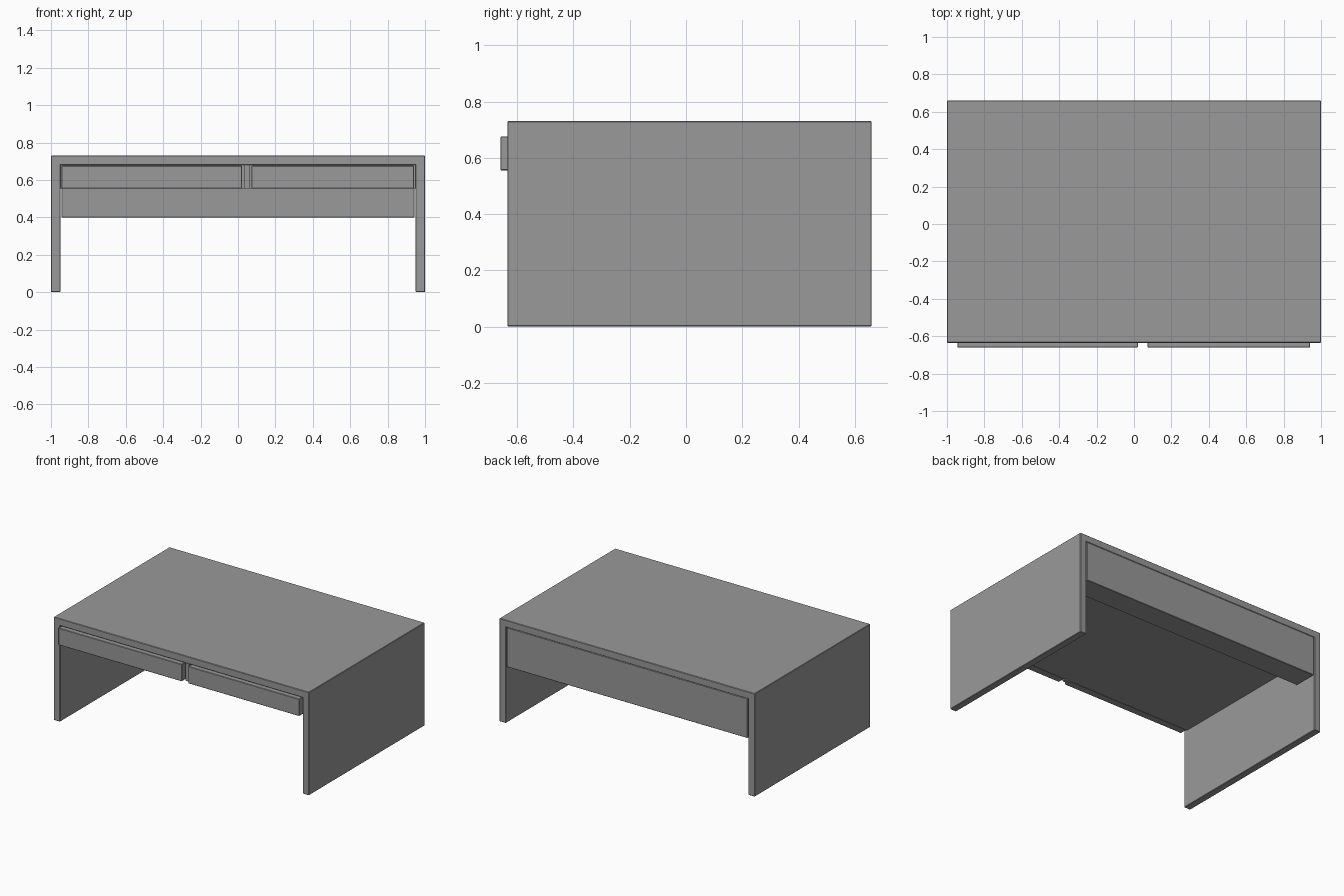
import bpy

cube = bpy.data.objects.get("Cube")
if cube:
    bpy.data.objects.remove(cube, do_unlink=True)

grey = bpy.data.materials.new("plain grey")
grey.use_nodes = True
COLOUR = (0.32, 0.32, 0.32, 1)
grey.diffuse_color = COLOUR
grey.node_tree.nodes["Principled BSDF"].inputs["Base Color"].default_value = COLOUR


def board(name, x, y, z, bevel=0.003):
    """Rectangular board given by its (min, max) range on each axis."""
    bpy.ops.mesh.primitive_cube_add(size=1, location=[sum(r) / 2 for r in (x, y, z)])
    ob = bpy.context.object
    ob.name = name
    ob.scale = [r[1] - r[0] for r in (x, y, z)]
    bpy.ops.object.transform_apply(location=False, rotation=False, scale=True)
    ob.data.materials.append(grey)
    if bevel:
        mod = ob.modifiers.new("soft edges", "BEVEL")
        mod.width = bevel
        mod.segments = 1
    return ob


FRONT, BACK = -0.635, 0.66
HEIGHT, UNDER, SHELF = 0.73, 0.68, 0.555
INNER, GAP = 0.95, 0.006

# Top and side panels
board("desk_top", (-1, 1), (FRONT, BACK), (UNDER, HEIGHT))
board("right_side_panel", (-1, -INNER), (FRONT, BACK), (0, HEIGHT))
board("left_side_panel", (INNER, 1), (FRONT, BACK), (0, HEIGHT))

# Deep back panel hanging below the drawers
board("back_panel", (-INNER + GAP, INNER - GAP), (0.492, BACK), (0.4, UNDER))

# Drawer case with a divider showing between the fronts
board("drawer_case", (-INNER, INNER), (FRONT + 0.03, 0.492), (SHELF, UNDER), 0)
board("drawer_divider", (0.032, 0.062), (FRONT, FRONT + 0.03), (SHELF, UNDER), 0)

# Two drawer fronts standing proud of the case
for name, x in (("right_drawer_front", (-0.945, 0.022)),
                ("left_drawer_front", (0.072, 0.942))):
    board(name, x, (-0.66, FRONT + 0.03), (SHELF, UNDER - 0.004))
